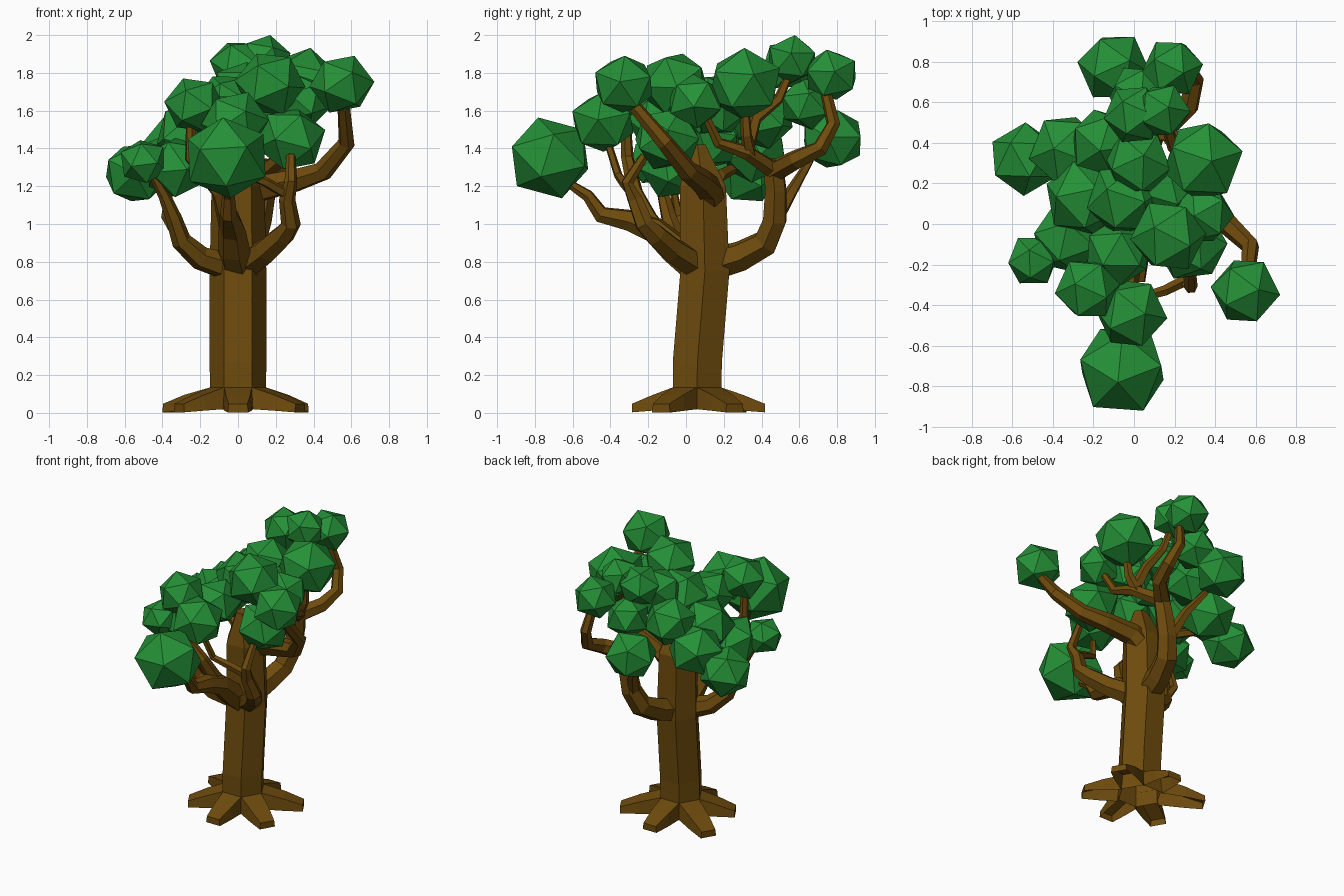
import bpy, bmesh, math, random
from mathutils import Vector, Euler

if "Cube" in bpy.data.objects:
    bpy.data.objects.remove(bpy.data.objects["Cube"])

random.seed(4)


def material(name, rgb):
    m = bpy.data.materials.new(name)
    m.diffuse_color = (*rgb, 1)
    m.use_nodes = True
    m.node_tree.nodes["Principled BSDF"].inputs["Base Color"].default_value = m.diffuse_color
    return m


BARK = material("bark", (0.155, 0.07, 0.004))
LEAF = material("leaf", (0.018, 0.28, 0.038))


def finish(bm, name, mat):
    bmesh.ops.recalc_face_normals(bm, faces=bm.faces)
    me = bpy.data.meshes.new(name)
    bm.to_mesh(me)
    bm.free()
    me.materials.append(mat)
    ob = bpy.data.objects.new(name, me)
    bpy.context.collection.objects.link(ob)
    return ob


def loft(name, rings, mat, open_side=None, cap_start=True):
    """Skin a list of equal-length point rings; optionally leave one side open."""
    bm = bmesh.new()
    vs = [[bm.verts.new(p) for p in r] for r in rings]
    n = len(vs[0])
    for a, b in zip(vs, vs[1:]):
        for i in range(n):
            if i == open_side:
                continue
            j = (i + 1) % n
            bm.faces.new((a[i], a[j], b[j], b[i]))
    if cap_start:
        bm.faces.new(vs[0])
    bm.faces.new(vs[-1])
    return finish(bm, name, mat)


def branch(name, pts, r0, r1, sides=6):
    """Tapered faceted tube along a path."""
    pts = [Vector(p) for p in pts]
    tan = (pts[1] - pts[0]).normalized()
    u = tan.orthogonal().normalized()
    rings = []
    for k, p in enumerate(pts):
        t = (pts[min(k + 1, len(pts) - 1)] - pts[max(k - 1, 0)]).normalized()
        u = (tan.rotation_difference(t) @ u).normalized()
        tan = t
        v = t.cross(u)
        r = r0 + (r1 - r0) * k / (len(pts) - 1)
        rings.append([p + r * (math.cos(a) * u + math.sin(a) * v)
                      for a in (math.tau * i / sides for i in range(sides))])
    loft(name, rings, BARK)


# Leaning hexagonal trunk: (x, y, z, radius)
loft("trunk", [[(x + r * math.cos(i * math.pi / 3), y + r * math.sin(i * math.pi / 3), z)
                for i in range(6)]
               for x, y, z, r in ((0, .058, .03, .148), (0, .06, .27, .15), (0, .1, .75, .15),
                                  (0, .09, 1.2, .14), (0, .06, 1.42, .05))], BARK, cap_start=False)

# One flattened root from each trunk face, hollow underneath
for k, length in enumerate((.40, .36, .43, .36, .345, .38)):
    a = math.radians(30 + 60 * k)
    d, s = Vector((math.cos(a), math.sin(a), 0)), Vector((-math.sin(a), math.cos(a), 0))
    rings = []
    for r, w, lo, hi in ((.128, .08, .02, .135), (length * .68, .072, .012, .095),
                         (length, .055, .003, .048)):
        c = Vector((0, .058, 0)) + d * r
        rings.append([c - s * w + Vector((0, 0, lo)), c + s * w + Vector((0, 0, lo)),
                      c + s * w * .9 + Vector((0, 0, hi)), c - s * w * .9 + Vector((0, 0, hi))])
    loft("root", rings, BARK, open_side=0, cap_start=False)

# Front limbs
branch("front_left_limb", [(-.04, .06, .77), (-.2, .0, .82), (-.3, -.05, .91), (-.34, -.09, 1.03),
                           (-.39, -.12, 1.15), (-.46, -.16, 1.28)], .075, .022)
branch("front_left_twig", [(-.32, -.06, .95), (-.38, -.04, 1.04), (-.36, -.07, 1.2)], .035, .02, 5)
branch("front_limb", [(0, .06, .78), (-.02, -.06, .87), (-.03, -.17, .97), (-.04, -.3, 1.02),
                      (-.05, -.45, 1.05), (-.05, -.52, 1.15), (-.06, -.66, 1.24)], .1, .02)
branch("front_upper_limb", [(-.03, -.12, .92), (-.06, -.2, 1.03), (-.1, -.27, 1.17),
                            (-.25, -.31, 1.35), (-.25, -.32, 1.58)], .06, .025)
branch("front_right_limb", [(.04, .06, .78), (.15, -.07, .86), (.24, -.16, .94), (.28, -.22, 1.0),
                            (.26, -.27, 1.13), (.28, -.31, 1.22), (.28, -.22, 1.36)], .08, .025)
branch("front_right_twig", [(.27, -.27, 1.15), (.15, -.33, 1.22), (.05, -.36, 1.26),
                            (0, -.42, 1.45)], .03, .02, 5)

# Right limb
branch("right_limb", [(0, .13, 1.1), (.12, .12, 1.19), (.3, .08, 1.23), (.45, .01, 1.28),
                      (.575, -.11, 1.43), (.56, -.27, 1.62)], .085, .035)

# Back limb and its forks
branch("back_limb", [(0, .12, .78), (.03, .29, .83), (.07, .42, .9), (.11, .47, 1.02),
                     (.14, .475, 1.18), (.16, .46, 1.34)], .09, .055)
branch("back_right_fork", [(.15, .47, 1.28), (.27, .58, 1.34), (.3, .71, 1.4), (.26, .78, 1.53),
                           (.23, .74, 1.7)], .06, .03)
branch("inner_fork", [(.15, .47, 1.28), (.27, .32, 1.38), (.31, .17, 1.43), (.36, .09, 1.6)], .05, .022)
branch("middle_fork", [(.25, .34, 1.36), (.31, .32, 1.47), (.33, .31, 1.65)], .04, .022, 5)
branch("top_fork", [(.25, .33, 1.42), (.2, .37, 1.56), (.16, .49, 1.66), (.14, .55, 1.8)], .04, .022, 5)
branch("back_left_fork", [(.1, .46, 1.0), (.03, .57, 1.19), (-.07, .66, 1.34)], .045, .02, 5)
branch("left_limb", [(0, .1, 1.12), (-.15, .18, 1.26), (-.3, .26, 1.3), (-.48, .31, 1.28)], .045, .02, 5)

# Foliage: x, y, z, radius of faceted clumps
CLUMPS = [
    (-.1, .775, 1.45, .178), (.19, .77, 1.79, .15), (.14, .56, 1.87, .14), (0, .54, 1.84, .15),
    (.02, .64, 1.64, .15), (.34, .31, 1.74, .205), (.17, -.06, 1.74, .187), (.55, -.33, 1.74, .17),
    (.02, .3, 1.7, .17), (-.15, .4, 1.56, .175), (-.05, .12, 1.63, .185), (-.54, .32, 1.27, .178),
    (-.5, -.18, 1.33, .13), (-.33, .36, 1.39, .19), (-.25, .13, 1.46, .195), (-.23, -.32, 1.63, .16),
    (-.015, -.44, 1.54, .178), (-.06, -.72, 1.35, .232), (-.08, -.14, 1.54, .17), (.34, .05, 1.65, .155),
    (.28, -.1, 1.45, .185), (-.33, -.07, 1.3, .18), (.16, .17, 1.6, .15)]
for x, y, z, r in CLUMPS:
    bm = bmesh.new()
    bmesh.ops.create_icosphere(bm, subdivisions=1, radius=r)
    rot = Euler([random.uniform(0, math.tau) for _ in range(3)]).to_matrix()
    bmesh.ops.transform(bm, matrix=rot.to_4x4(), verts=bm.verts)
    # slightly flattened, wider than tall
    bmesh.ops.scale(bm, vec=(1.02, 1.02, .96), verts=bm.verts)
    bmesh.ops.translate(bm, vec=(x, y, z), verts=bm.verts)
    finish(bm, "leaf_clump", LEAF)
